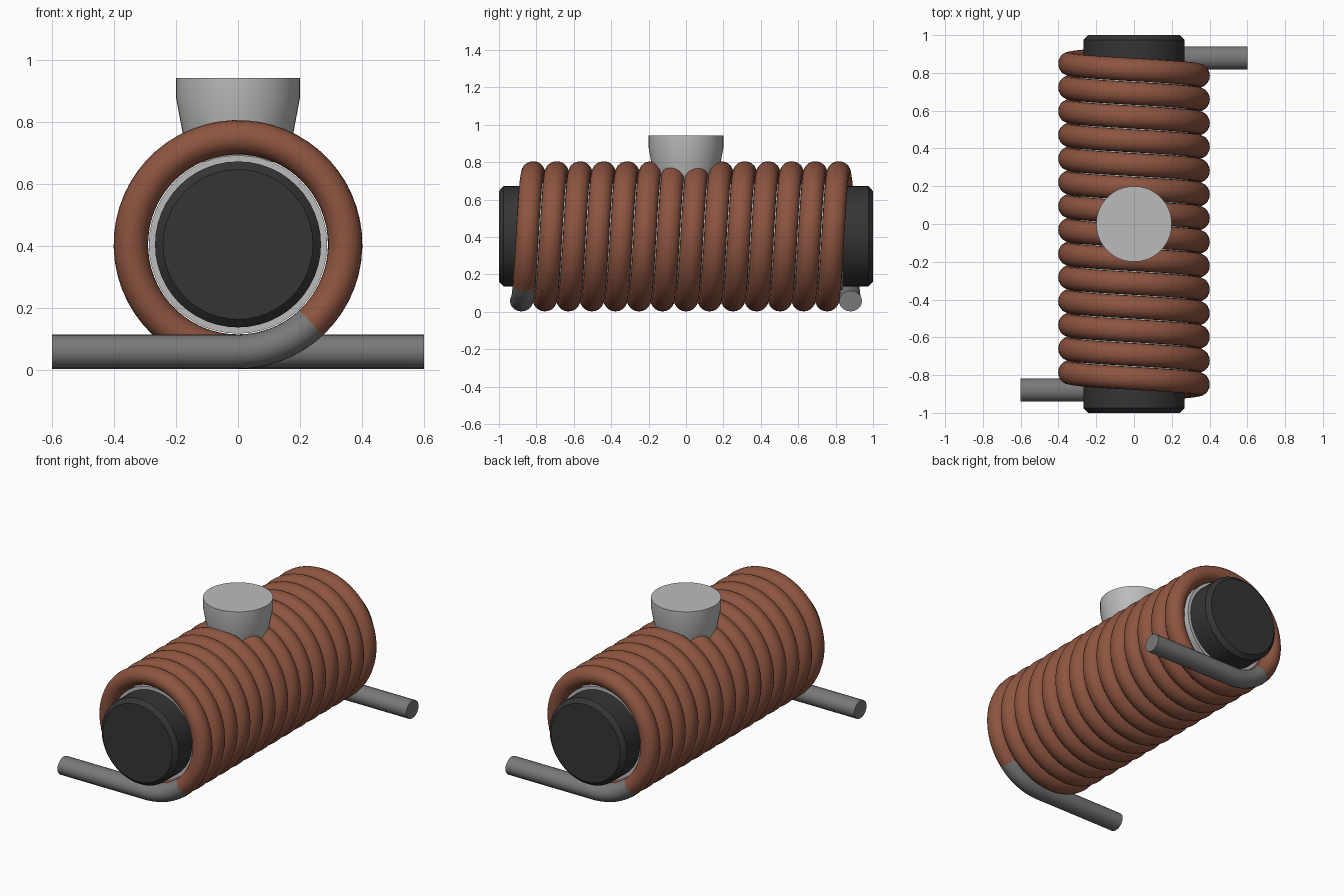
import bpy
from math import sin, cos, pi, radians
from mathutils import Vector

if "Cube" in bpy.data.objects:
    bpy.data.objects.remove(bpy.data.objects["Cube"])

ZC = 0.404          # height of the coil axis
R = 0.346           # radius of the wire's centre line
TURNS = 14
Y0 = -0.88          # start of the winding
PITCH = -2 * Y0 / TURNS
RAD, AX = 0.0555, 0.061   # wire half thickness, radial and axial
JOIN = radians(43)  # where the coating starts


def material(name, rgb):
    m = bpy.data.materials.new(name)
    m.diffuse_color = (*rgb, 1)
    m.use_nodes = True
    m.node_tree.nodes["Principled BSDF"].inputs["Base Color"].default_value = m.diffuse_color
    return m


copper = material("copper_coating", (0.27, 0.09, 0.052))
tin = material("tinned_wire", (0.19, 0.19, 0.19))
ferrite = material("ferrite_black", (0.035, 0.035, 0.035))
light = material("light_plastic", (0.5, 0.5, 0.5))


def make(name, verts, faces, mat, angle=35):
    me = bpy.data.meshes.new(name)
    me.from_pydata(verts, [], faces)
    ob = bpy.data.objects.new(name, me)
    bpy.context.collection.objects.link(ob)
    me.materials.append(mat)
    bpy.ops.object.select_all(action='DESELECT')
    ob.select_set(True)
    bpy.context.view_layer.objects.active = ob
    bpy.ops.object.mode_set(mode='EDIT')
    bpy.ops.mesh.select_all(action='SELECT')
    bpy.ops.mesh.normals_make_consistent(inside=False)
    bpy.ops.object.mode_set(mode='OBJECT')
    bpy.ops.object.shade_smooth_by_angle(angle=radians(angle))
    return ob


def skin(name, rings, mat):
    """Join equal rings of points into a capped tube."""
    n = len(rings[0])
    verts = [v for ring in rings for v in ring]
    faces = [(i * n + j, i * n + (j + 1) % n, (i + 1) * n + (j + 1) % n, (i + 1) * n + j)
             for i in range(len(rings) - 1) for j in range(n)]
    last = (len(rings) - 1) * n
    faces += [tuple(range(n)), tuple(range(last, last + n))]
    return make(name, verts, faces, mat)


def wire_ring(centre, radial, n=20):
    return [centre + radial * RAD * cos(2 * pi * k / n) + Vector((0, AX * sin(2 * pi * k / n), 0))
            for k in range(n)]


def helix_ring(t):
    radial = Vector((sin(t), 0, -cos(t)))
    return wire_ring(Vector((0, Y0 + PITCH * t / (2 * pi), ZC)) + radial * R, radial)


def lathe(name, profile, axis, mat, n=48):
    """Solid of revolution from (radius, position) pairs along y or z."""
    rings = []
    for r, h in profile:
        pts = [(r * cos(2 * pi * k / n), r * sin(2 * pi * k / n)) for k in range(n)]
        rings.append([Vector((a, h, ZC + b)) if axis == 'y' else Vector((a, b, h)) for a, b in pts])
    return skin(name, rings, mat)


# coated winding
end = 2 * pi * TURNS
steps = TURNS * 56
skin("coil_winding", [helix_ring(JOIN + (end - 2 * JOIN) * i / steps) for i in range(steps + 1)], copper)

# bare leads, the back one turned half round from the front one
down = Vector((0, 0, -1))
front = [wire_ring(Vector((-0.6, Y0, ZC - R)), down)] + [helix_ring(JOIN * i / 10) for i in range(11)]
skin("front_lead", front, tin)
skin("back_lead", [[Vector((-v.x, -v.y, v.z)) for v in ring] for ring in front], tin)

# ferrite rod with chamfered ends, inside a thin sleeve
lathe("core_rod", [(0.242, -1), (0.268, -0.975), (0.268, 0.975), (0.242, 1)], 'y', ferrite)
lathe("core_sleeve", [(0.288, -0.84), (0.288, 0.84)], 'y', light)

# pick-up pad on top
lathe("top_pad", [(0.155, 0.67), (0.18, 0.77), (0.2, 0.877), (0.2, 0.942)], 'z', light)
